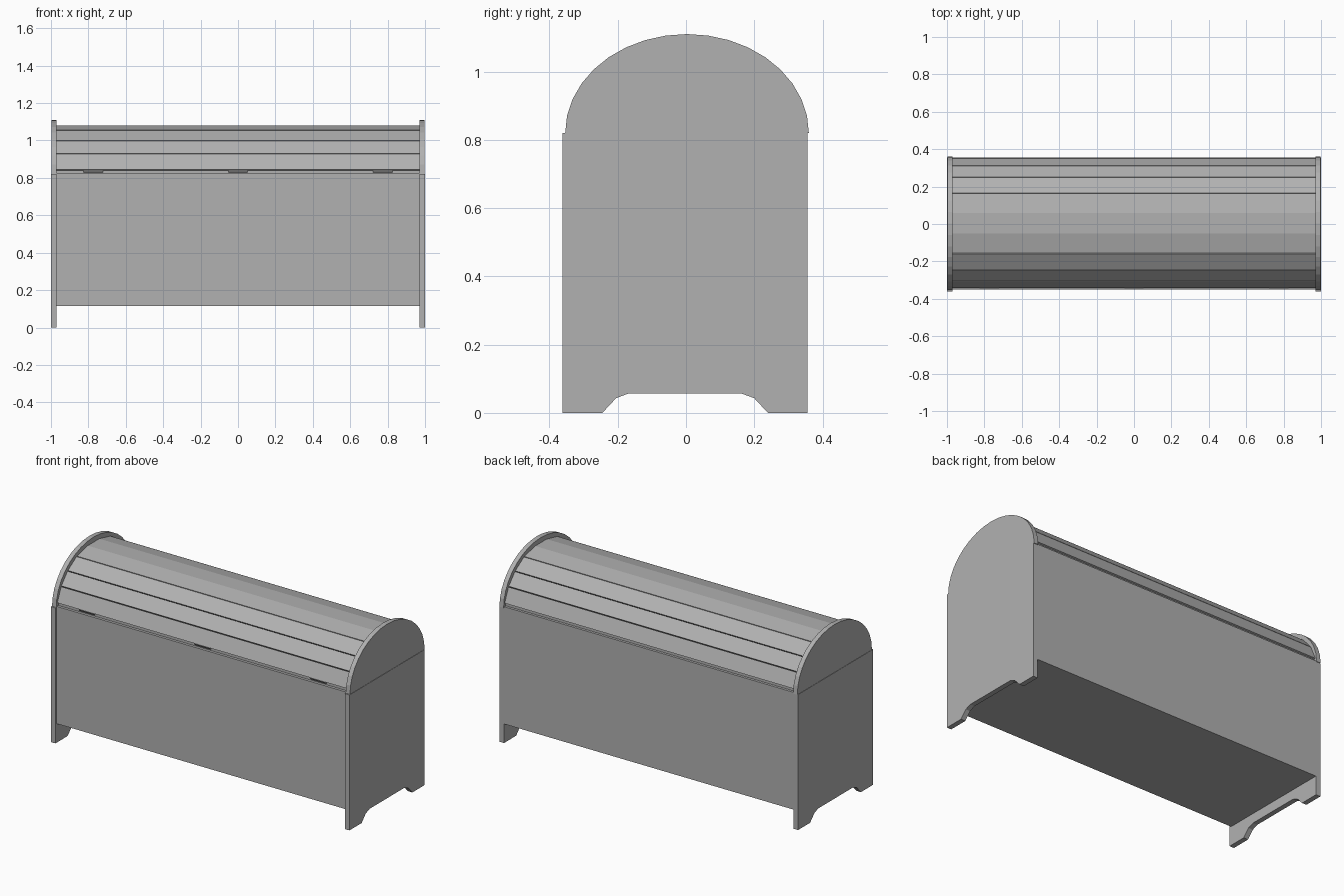
import bpy, bmesh
from math import cos, sin, pi
from mathutils import Vector

if "Cube" in bpy.data.objects:
    bpy.data.objects.remove(bpy.data.objects["Cube"])

# One mid-grey finish for the whole chest
grey = bpy.data.materials.new("grey_finish")
grey.diffuse_color = (0.44, 0.44, 0.44, 1)
grey.use_nodes = True
grey.node_tree.nodes["Principled BSDF"].inputs["Base Color"].default_value = grey.diffuse_color


def extrude(name, profile, x0, x1):
    """Solid made by sweeping a (y, z) outline from x0 to x1."""
    bm = bmesh.new()
    a = [bm.verts.new((x0, y, z)) for y, z in profile]
    b = [bm.verts.new((x1, y, z)) for y, z in profile]
    n = len(profile)
    bm.faces.new(a[::-1])
    bm.faces.new(b)
    for i in range(n):
        j = (i + 1) % n
        bm.faces.new((a[i], a[j], b[j], b[i]))
    bmesh.ops.recalc_face_normals(bm, faces=bm.faces[:])
    me = bpy.data.meshes.new(name)
    bm.to_mesh(me)
    bm.free()
    me.materials.append(grey)
    ob = bpy.data.objects.new(name, me)
    bpy.context.collection.objects.link(ob)
    return ob


def rect(y0, y1, z0, z1):
    return [(y0, z0), (y1, z0), (y1, z1), (y0, z1)]


INNER = 0.97   # inner face of the end panels
SEAM = 0.82    # height where the lid meets the chest
LID_Y = 0.003  # the lid sits very slightly to the back

# End panels with cut-out feet, and rounded lid ends above them
side = [(-0.362, 0), (-0.245, 0), (-0.205, 0.043), (-0.168, 0.057),
        (0.162, 0.057), (0.2, 0.043), (0.24, 0), (0.356, 0),
        (0.356, SEAM), (-0.362, SEAM)]
steps = 18
arch = [(LID_Y + 0.357 * cos(pi * i / steps), SEAM + 0.29 * sin(pi * i / steps))
        for i in range(steps + 1)]
for s, label in ((-1, "left"), (1, "right")):
    extrude(label + "_side_panel", side, s * INNER, s)
    extrude(label + "_lid_end", arch, s * INNER, s * 0.998)

# Chest walls and floor
extrude("front_wall", rect(-0.35, -0.33, 0.115, 0.825), -INNER, INNER)
extrude("back_wall", rect(0.335, 0.355, 0.115, 0.825), -INNER, INNER)
extrude("floor", rect(-0.33, 0.335, 0.115, 0.135), -INNER, INNER)

# Flat lid slats: outer boards leave V grooves where they meet
half = [(0.347, 0.842), (0.309, 0.93), (0.247, 1.0), (0.161, 1.055), (0.055, 1.079)]
points = half + [(-y, z) for y, z in reversed(half)]
thick, gap = 0.022, 0.0022
for i in range(len(points) - 1):
    p, q = Vector(points[i]), Vector(points[i + 1])
    along = (q - p).normalized()
    inward = Vector((-along.y, along.x)) * thick
    # The three crown boards meet tightly, the others are spaced
    gp = 0 if i in (4, 5) else gap
    gq = 0 if i in (3, 4) else gap
    outline = [p + along * gp, q - along * gq,
               q + inward - along * 0.003, p + inward + along * 0.003]
    extrude(f"lid_slat_{i + 1}", [(v.x + LID_Y, v.y) for v in outline], -INNER, INNER)

# Lid rails set back under the lowest slats
extrude("front_lid_rail", rect(-0.334, -0.318, 0.825, 0.846), -INNER, INNER)
extrude("back_lid_rail", rect(0.326, 0.34, 0.825, 0.846), -INNER, INNER)

# Three small catches hanging in the front seam
for i, x in enumerate((-0.775, 0, 0.775)):
    extrude(f"catch_{i + 1}", [(-0.334, 0.83), (-0.344, 0.843), (-0.334, 0.843)],
            x - 0.052, x + 0.052)
